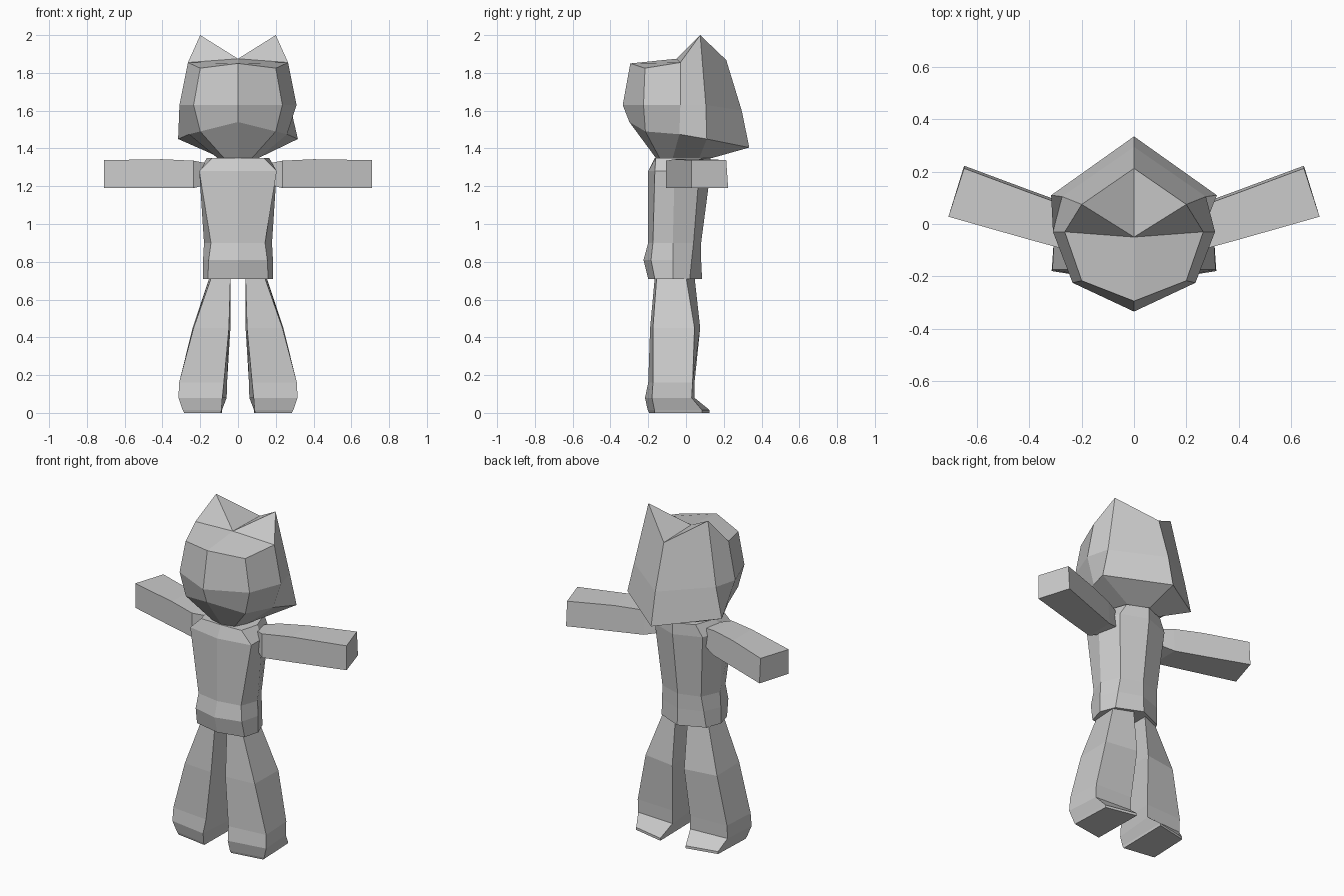
import bpy
import bmesh

grey = bpy.data.materials.new("plain grey")
grey.diffuse_color = (0.6, 0.6, 0.6, 1)


def loft(name, rings, peak=None, mirror=False):
    """Skin closed rings of points; the last ring is capped flat or with a notched crown."""
    bm = bmesh.new()
    rows = [[bm.verts.new(p) for p in ring] for ring in rings]
    n = len(rows[0])
    for a, b in zip(rows, rows[1:]):
        for i in range(n):
            j = (i + 1) % n
            bm.faces.new((a[i], a[j], b[j], b[i]))
    bm.faces.new(rows[0][::-1])
    top = rows[-1]
    if peak:
        c = bm.verts.new(peak)
        for cap in ((0, 1, 2), (2, 3), (3, 4), (4, 5), (5, 6), (6, 7, 0)):
            bm.faces.new([top[i] for i in cap] + [c])
    else:
        bm.faces.new(top)
    bmesh.ops.recalc_face_normals(bm, faces=bm.faces)
    mesh = bpy.data.meshes.new(name)
    bm.to_mesh(mesh)
    bm.free()
    mesh.materials.append(grey)
    obj = bpy.data.objects.new(name, mesh)
    bpy.context.collection.objects.link(obj)
    if mirror:
        obj.modifiers.new("Mirror", 'MIRROR')
    return obj


def full(half):
    """Close a half ring (front centre to back centre) across x = 0."""
    return half + [(-x, y, z) for x, y, z in half[-2:0:-1]]


# Head: chin, jaw, cheek and crown rings; the crown ring carries the ear tips
head = [
    [(0, -.16, 1.35), (.075, -.14, 1.35), (.11, -.07, 1.35), (.09, .07, 1.35), (0, .14, 1.35)],
    [(0, -.30, 1.54), (.20, -.215, 1.49), (.26, -.035, 1.475), (.317, .11, 1.45), (0, .335, 1.405)],
    [(0, -.335, 1.63), (.235, -.225, 1.63), (.31, -.03, 1.63), (.275, .105, 1.63), (0, .295, 1.60)],
    [(0, -.295, 1.85), (.20, -.217, 1.825), (.265, -.03, 1.855), (.20, .075, 2.0), (0, .213, 1.868)],
]
loft("head", [full(r) for r in head], peak=(0, -.05, 1.875))

# Torso: hem, hip, waist, chest and neckline rings
torso = [
    (.71, [(0, -.20), (.16, -.165), (.185, -.07), (.15, .02), (0, .085)]),
    (.81, [(0, -.225), (.155, -.185), (.185, -.07), (.14, .03), (0, .08)]),
    (.90, [(0, -.20), (.143, -.175), (.18, -.07), (.13, .04), (0, .08)]),
    (1.28, [(0, -.20), (.205, -.165), (.205, -.06), (.16, .07), (0, .13)]),
    (1.35, [(0, -.165), (.135, -.16), (.165, -.05), (.12, .08), (0, .13)]),
]
loft("torso", [full([(x, y, z) for x, y in pts]) for z, pts in torso])

# Arms: box sections swept outwards, each as front xy, back xy, low z, high z
arm = [
    ((.16, -.06), (.16, .03), 1.21, 1.32),
    ((.235, -.105), (.235, .06), 1.19, 1.335),
    ((.40, -.06), (.40, .12), 1.19, 1.343),
    ((.71, .028), (.65, .213), 1.19, 1.338),
]
loft("arms", [[(*f, lo), (b[0], b[1] + .01, lo), (*b, hi), (*f, hi)]
              for f, b, lo, hi in arm], mirror=True)

# Legs: flared sections down to feet with a thin heel tab at the back
leg = [
    (0, [(.09, -.195), (.285, -.165), (.275, .085), (.085, .125)]),
    (.015, [(.088, -.203), (.293, -.167), (.275, .085), (.085, .125)]),
    (.08, [(.083, -.217), (.315, -.18), (.30, .03), (.06, .045)]),
    (.16, [(.075, -.20), (.312, -.175), (.30, .035), (.058, .045)]),
    (.45, [(.048, -.19), (.235, -.175), (.24, .045), (.04, .075)]),
    (.72, [(.04, -.165), (.14, -.155), (.15, 0), (.04, .045)]),
]
loft("legs", [[(x, y, z) for x, y in pts] for z, pts in leg], mirror=True)
